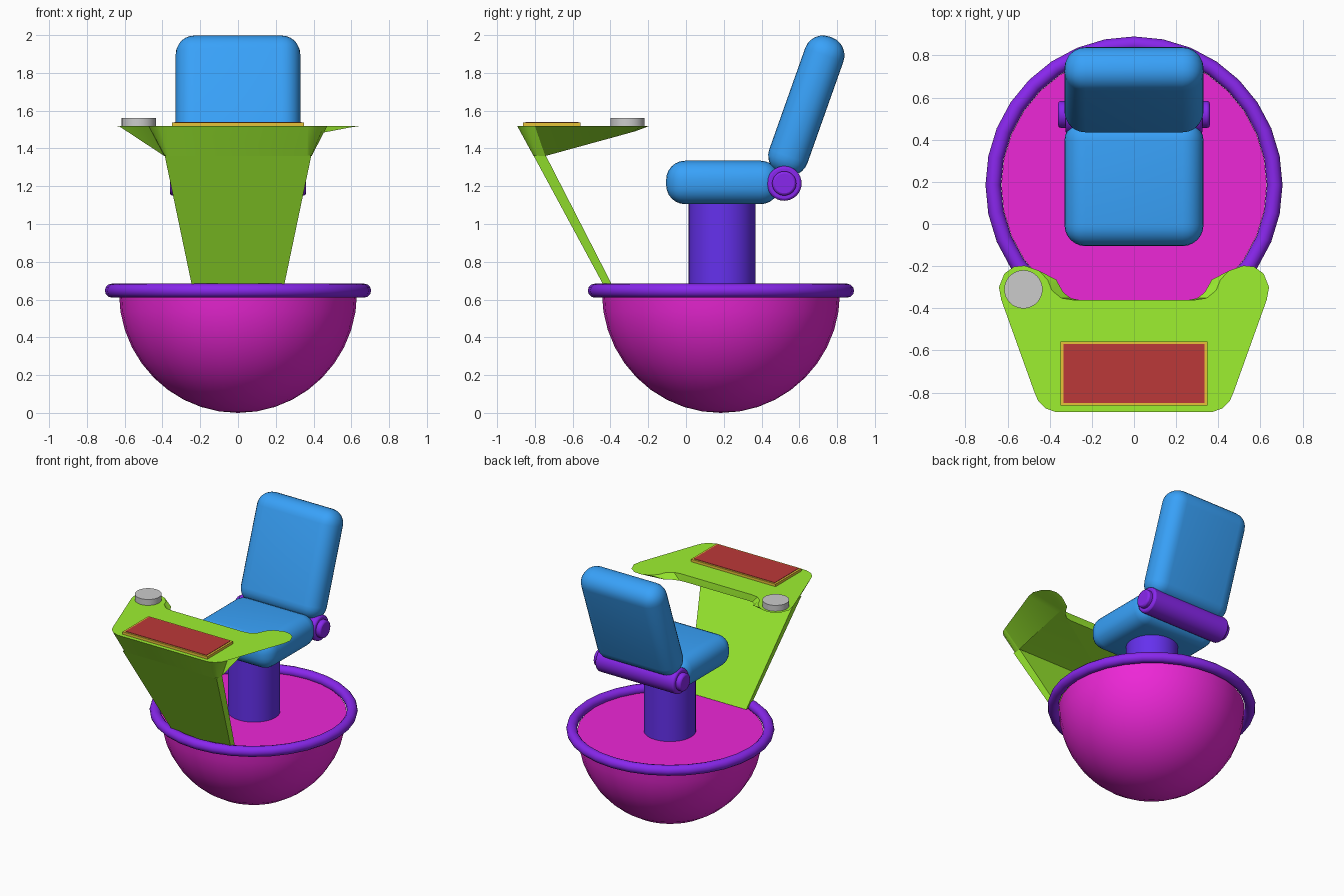
import bpy, bmesh, math
from mathutils import Matrix

if "Cube" in bpy.data.objects:
    bpy.data.objects.remove(bpy.data.objects["Cube"])


def material(name, rgb):
    m = bpy.data.materials.new(name)
    m.diffuse_color = (*rgb, 1)
    m.use_nodes = True
    m.node_tree.nodes["Principled BSDF"].inputs["Base Color"].default_value = m.diffuse_color
    return m


PINK = material("pink", (0.85, 0.02, 0.68))
PURPLE = material("purple", (0.25, 0.02, 0.85))
INDIGO = material("indigo", (0.13, 0.03, 0.85))
BLUE = material("blue", (0.04, 0.36, 0.95))
GREEN = material("green", (0.34, 0.87, 0.03))
GOLD = material("gold", (0.8, 0.55, 0.04))
RED = material("dark_red", (0.5, 0.04, 0.04))


def finish(ob, name, mat=None, angle=30):
    ob.name = name
    if mat:
        ob.data.materials.append(mat)
    bpy.ops.object.select_all(action='DESELECT')
    ob.select_set(True)
    bpy.context.view_layer.objects.active = ob
    bpy.ops.object.shade_smooth_by_angle(angle=math.radians(angle))
    return ob


def add_mesh(name, bm, mat, angle=30):
    bmesh.ops.recalc_face_normals(bm, faces=bm.faces)
    me = bpy.data.meshes.new(name)
    bm.to_mesh(me)
    bm.free()
    ob = bpy.data.objects.new(name, me)
    bpy.context.collection.objects.link(ob)
    return finish(ob, name, mat, angle)


def box(name, size, loc, mat, bevel=0, tilt=0, segments=6):
    bm = bmesh.new()
    bmesh.ops.create_cube(bm, size=1, matrix=Matrix.Diagonal((*size, 1)))
    if bevel:
        bmesh.ops.bevel(bm, geom=bm.edges[:], offset=bevel, segments=segments,
                        profile=0.5, affect='EDGES')
    ob = add_mesh(name, bm, mat)
    ob.location = loc
    ob.rotation_euler.x = tilt
    return ob


def cylinder(name, r, length, loc, mat=None, rot=(0, 0, 0), bevel=0):
    bpy.ops.mesh.primitive_cylinder_add(vertices=32, radius=r, depth=length,
                                        location=loc, rotation=rot)
    ob = bpy.context.object
    if bevel:
        mod = ob.modifiers.new("bevel", 'BEVEL')
        mod.width, mod.segments = bevel, 2
    return finish(ob, name, mat)


CY = 0.185  # centre line of the base

# Bowl: half sphere closed by a flat deck
bm = bmesh.new()
bmesh.ops.create_uvsphere(bm, u_segments=32, v_segments=20, radius=0.63)
bmesh.ops.bisect_plane(bm, geom=bm.verts[:] + bm.edges[:] + bm.faces[:],
                       plane_co=(0, 0, 0), plane_no=(0, 0, 1), clear_outer=True)
bmesh.ops.holes_fill(bm, edges=[e for e in bm.edges if e.is_boundary])
bowl = add_mesh("bowl", bm, PINK)
bowl.location = (0, CY, 0.635)
bowl.scale.z = 0.635 / 0.63

# Rim around the deck and seat pillar
bpy.ops.mesh.primitive_torus_add(location=(0, CY, 0.647), major_radius=0.668,
                                 minor_radius=0.037, major_segments=32, minor_segments=12)
finish(bpy.context.object, "rim", PURPLE, 40)
cylinder("seat_pillar", 0.177, 0.56, (0, 0.19, 0.88), INDIGO)

# Cushions and hinge
box("seat", (0.66, 0.60, 0.23), (0, 0.195, 1.22), BLUE, 0.1)
box("backrest", (0.66, 0.215, 0.77), (0, 0.637, 1.627), BLUE, 0.1, math.radians(-19.5))
side = (0, math.pi / 2, 0)
cylinder("hinge_bar", 0.092, 0.65, (0, 0.52, 1.215), PURPLE, side, 0.012)
cylinder("hinge_caps", 0.064, 0.72, (0, 0.52, 1.215), PURPLE, side, 0.012)

# Console top: right half of the outline as (top x, top y, bottom x, bottom y)
half = [(0.37, -0.893, 0.365, -0.807), (0.42, -0.875, 0.378, -0.80),
        (0.455, -0.84, 0.387, -0.785), (0.472, -0.80, 0.39, -0.745),
        (0.63, -0.36, 0.385, -0.34), (0.641, -0.30, 0.38, -0.31),
        (0.615, -0.235, 0.377, -0.29), (0.57, -0.203, 0.375, -0.28),
        (0.52, -0.197, 0.373, -0.272), (0.45, -0.222, 0.368, -0.265),
        (0.41, -0.265, 0.355, -0.29), (0.39, -0.315, 0.335, -0.325),
        (0.345, -0.352, 0.30, -0.352), (0.29, -0.36, 0.26, -0.36)]
outline = half + [(-a, b, -c, d) for a, b, c, d in reversed(half)]
bm = bmesh.new()
top = [bm.verts.new((a, b, 1.518)) for a, b, c, d in outline]
low = [bm.verts.new((c, d, max(1.36, 1.36 + 0.278 * (d + 0.74)))) for a, b, c, d in outline]
bm.faces.new(top)
bm.faces.new(low[::-1])
for i in range(len(top)):
    j = (i + 1) % len(top)
    bm.faces.new((top[i], low[i], low[j], top[j]))
add_mesh("console_top", bm, GREEN)

# Console leg: slanted tapering slab from the rim to the console
bm = bmesh.new()
rings = []
for w, front, back, z in ((0.237, -0.417, -0.372, 0.64), (0.388, -0.807, -0.742, 1.362)):
    rings.append([bm.verts.new(p) for p in ((-w, front, z), (w, front, z),
                                            (w, back, z), (-w, back, z))])
a, b = rings
bm.faces.new(a)
bm.faces.new(b)
for i in range(4):
    j = (i + 1) % 4
    bm.faces.new((a[i], a[j], b[j], b[i]))
add_mesh("console_leg", bm, GREEN)

# Screen, its frame and the round button
box("screen_frame", (0.70, 0.305, 0.026), (0, -0.71, 1.524), GOLD)
box("screen", (0.67, 0.28, 0.02), (0, -0.71, 1.53), RED)
cylinder("button", 0.091, 0.05, (-0.525, -0.31, 1.537))
